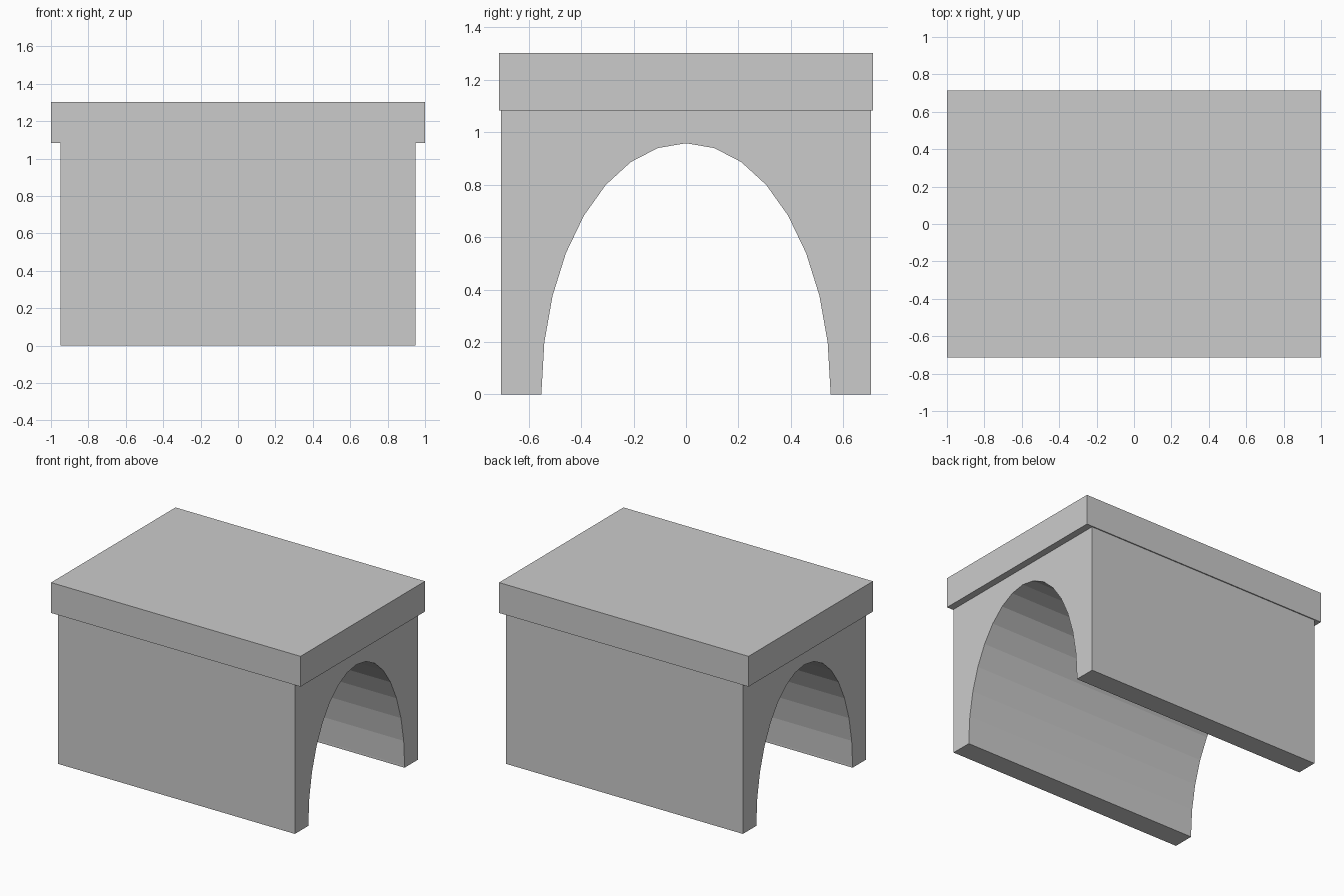
import bpy, bmesh
from math import sin, cos, pi

if "Cube" in bpy.data.objects:
    bpy.data.objects.remove(bpy.data.objects["Cube"])

BODY_X, BODY_Y, BODY_TOP = 0.95, 0.705, 1.083
ARCH_HALF, ARCH_RISE, SPRING_Z, SEGMENTS = 0.551, 0.943, 0.015, 16


def finish(bm, name):
    bmesh.ops.recalc_face_normals(bm, faces=bm.faces)
    mesh = bpy.data.meshes.new(name)
    bm.to_mesh(mesh)
    bm.free()
    obj = bpy.data.objects.new(name, mesh)
    bpy.context.collection.objects.link(obj)
    return obj


# Tunnel body: arch profile in the YZ plane, extruded along X
arch = [(-ARCH_HALF * cos(pi * i / SEGMENTS),
         SPRING_Z + ARCH_RISE * sin(pi * i / SEGMENTS))
        for i in range(SEGMENTS + 1)]
profile = ([(-BODY_Y, 0), (-ARCH_HALF, 0)] + arch +
           [(ARCH_HALF, 0), (BODY_Y, 0), (BODY_Y, BODY_TOP), (-BODY_Y, BODY_TOP)])
bm = bmesh.new()
face = bm.faces.new([bm.verts.new((-BODY_X, y, z)) for y, z in profile])
ext = bmesh.ops.extrude_face_region(bm, geom=[face])
bmesh.ops.translate(bm, vec=(2 * BODY_X, 0, 0),
                    verts=[g for g in ext["geom"] if isinstance(g, bmesh.types.BMVert)])
finish(bm, "tunnel_body")

# Roof slab overhanging the body
bm = bmesh.new()
bmesh.ops.create_cube(bm, size=1)
bmesh.ops.scale(bm, vec=(2.0, 1.425, 1.303 - BODY_TOP), verts=bm.verts)
bmesh.ops.translate(bm, vec=(0, 0, (1.303 + BODY_TOP) / 2), verts=bm.verts)
finish(bm, "roof_slab")
